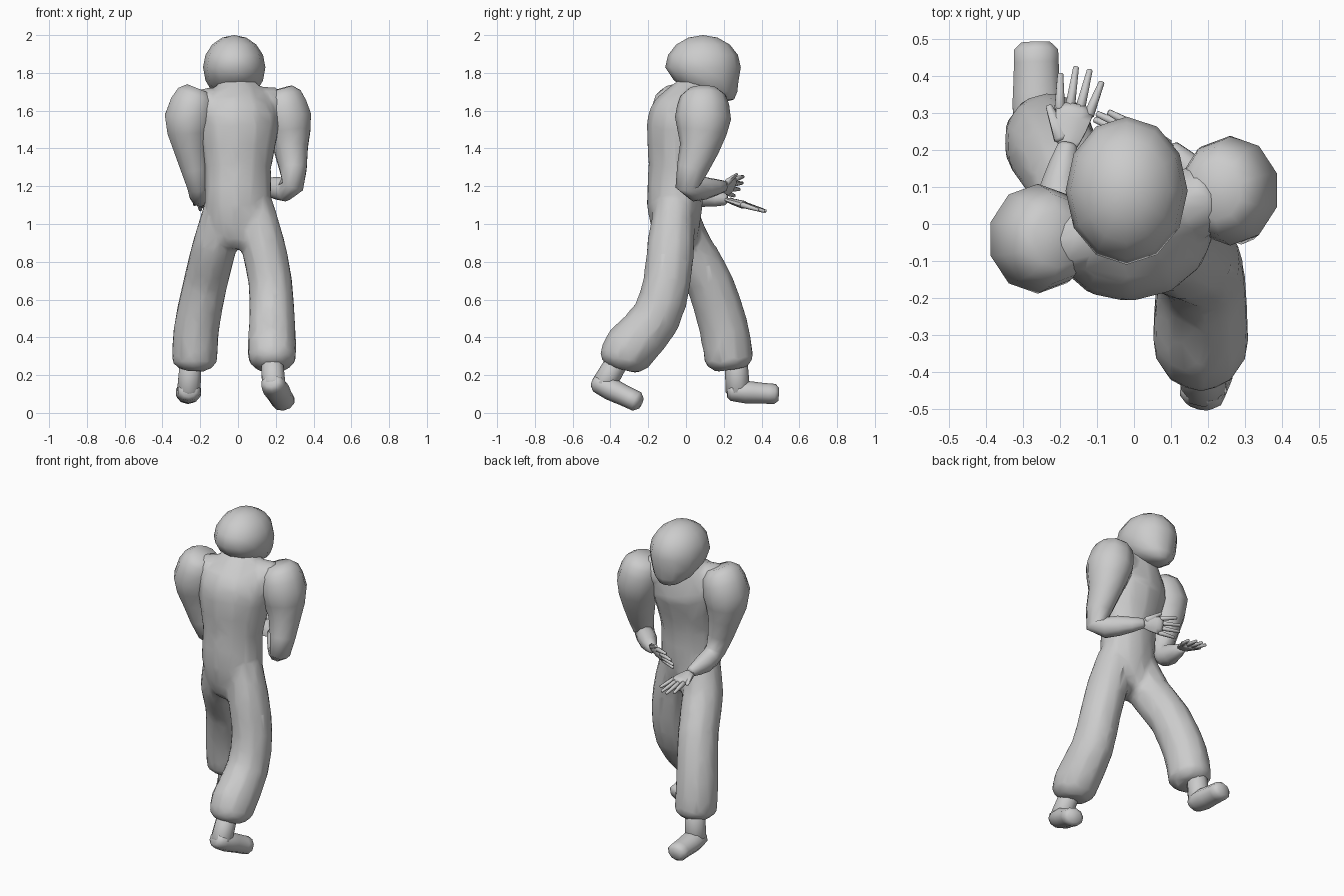
import bpy
import bmesh
import math
from mathutils import Vector

default_cube = bpy.data.objects.get("Cube")
if default_cube:
    bpy.data.objects.remove(default_cube, do_unlink=True)


def finish(name, bm):
    """Turn the bmesh into a smooth shaded object."""
    bmesh.ops.recalc_face_normals(bm, faces=bm.faces[:])
    mesh = bpy.data.meshes.new(name)
    bm.to_mesh(mesh)
    bm.free()
    obj = bpy.data.objects.new(name, mesh)
    bpy.context.collection.objects.link(obj)
    bpy.ops.object.select_all(action="DESELECT")
    obj.select_set(True)
    bpy.context.view_layer.objects.active = obj
    bpy.ops.object.shade_smooth_by_angle(angle=math.radians(65))
    return obj


def add_midpoints(values):
    """Insert a smoothly curved midpoint between neighbouring values."""
    result = []
    last = len(values) - 1
    for i in range(last):
        start, end = values[i], values[i + 1]
        bulge = start + end - values[max(i - 1, 0)] - values[min(i + 2, last)]
        result += [start, (start + end) / 2 + bulge / 16]
    return result + [values[last]]


def skin(bm, points, girths, depth=1, reference=(1, 0, 0), sides=10):
    """Skin a tube of varying girth along a path and round both its ends."""
    centres = add_midpoints([Vector(point) for point in points])
    radii = add_midpoints(list(girths))
    last = len(centres) - 1
    tangents = [(centres[min(i + 1, last)] - centres[max(i - 1, 0)]).normalized()
                for i in range(last + 1)]
    sections = list(zip(centres, tangents, radii))

    def rounded_end(section, direction):
        centre, tangent, radius = section
        return centre + tangent * radius * direction / 3, tangent, radius * .65

    sections.insert(0, rounded_end(sections[0], -1))
    sections.append(rounded_end(sections[-1], 1))

    loops = []
    for centre, tangent, radius in sections:
        axis = Vector(reference)
        across = (axis - tangent * axis.dot(tangent)).normalized()
        through = tangent.cross(across) * depth
        angles = [math.tau * (k + .5) / sides for k in range(sides)]
        loops.append([
            bm.verts.new(centre + radius * (across * math.cos(a) + through * math.sin(a)))
            for a in angles
        ])
    for lower, upper in zip(loops, loops[1:]):
        for k in range(sides):
            n = (k + 1) % sides
            bm.faces.new((lower[k], lower[n], upper[n], upper[k]))
    bm.faces.new(loops[0])
    bm.faces.new(loops[-1])


def limb(name, points, girths, **options):
    bm = bmesh.new()
    skin(bm, points, girths, **options)
    finish(name, bm)


def head(centre, size):
    """Egg shape whose lower half narrows and slides forward to the chin."""
    bm = bmesh.new()
    bmesh.ops.create_uvsphere(bm, u_segments=12, v_segments=8, radius=1)
    for vert in bm.verts:
        drop = max(-vert.co.z, 0)
        vert.co.y = vert.co.y * (1 - drop / 5) + drop * drop * .6
        vert.co.z -= drop / 12
        vert.co = [c + s * v for c, s, v in zip(centre, size, vert.co)]
    finish("head", bm)


def hand(side, wrist, forward, sideways):
    """Flat palm with four fingers and a thumb on the sideways edge."""
    wrist = Vector(wrist)
    forward = Vector(forward).normalized()
    sideways = Vector(sideways)
    sideways = (sideways - forward * sideways.dot(forward)).normalized()

    def at(along, out):
        return wrist + forward * along + sideways * out

    limb(side + "_palm", [at(0, 0), at(.05, 0), at(.1, 0)], (.028, .045, .055),
         depth=.4, reference=sideways, sides=8)
    for i in range(4):
        out = (i - 1.5) * .027
        reach = .235 - abs(out)
        limb(f"{side}_finger_{i + 1}", [at(.1, out), at(reach, out * 1.4)],
             (.016, .009), reference=sideways, sides=6)
    limb(side + "_thumb", [at(.02, .02), at(.1, .07)], (.024, .01),
         depth=.7, reference=sideways, sides=6)


def shoe(side, ankle, heel, toe):
    """Shoe from heel to toe, with an ankle dropping into it."""
    ankle, heel, toe = Vector(ankle), Vector(heel), Vector(toe)
    limb(side + "_shoe", [heel.lerp(toe, i / 3) for i in range(4)],
         (.06, .07, .065, .063), depth=.85)
    limb(side + "_ankle", [ankle, heel.lerp(toe, .15)], (.06, .065))


# Bowed head
head(centre=(-.02, .09, 1.83), size=(.165, .2, .17))

# Suit: torso, shoulder yoke and baggy trouser legs fused into one skin
suit = bmesh.new()
skin(suit,
     [(0, -.05, .92), (0, -.06, 1.1), (0, -.05, 1.3), (0, -.03, 1.5), (0, 0, 1.6), (0, .06, 1.75)],
     (.14, .18, .18, .22, .21, .1), depth=.82, reference=(1, .25, 0), sides=12)
skin(suit, [(-.2, -.05, 1.62), (.2, .07, 1.63)], (.1, .1), reference=(0, 1, 0))
skin(suit, [(-.08, -.05, 1.1), (-.12, 0, .9), (-.17, .12, .7), (-.22, .2, .45), (-.23, .23, .27)],
     (.1, .12, .12, .125, .125), depth=1.06)
skin(suit, [(.09, -.06, 1.1), (.13, -.08, .9), (.17, -.1, .7), (.18, -.16, .5), (.18, -.3, .34), (.18, -.33, .27)],
     (.1, .12, .12, .125, .135, .125), depth=1.06)
suit_object = finish("suit", suit)
fuse = suit_object.modifiers.new("Fuse", "REMESH")
fuse.mode = "VOXEL"
fuse.voxel_size = .02
fuse.use_smooth_shade = True
soften = suit_object.modifiers.new("Soften", "SMOOTH")
soften.factor = .5
soften.iterations = 4
simplify = suit_object.modifiers.new("Simplify", "DECIMATE")
simplify.ratio = .12

# Shoes
shoe("right", ankle=(-.25, .265, .28), heel=(-.26, .24, .115), toe=(-.265, .47, .1))
shoe("left", ankle=(.18, -.36, .28), heel=(.18, -.47, .16), toe=(.24, -.26, .06))

# Puffed sleeves narrowing to bent forearms
arm_girths = (.11, .135, .095, .06, .055, .028)
right_wrist = (-.18, .21, 1.13)
left_wrist = (.1, .2, 1.2)
limb("right_arm",
     [(-.22, -.04, 1.68), (-.26, -.04, 1.56), (-.25, -.03, 1.4), (-.21, 0, 1.2), (-.2, .1, 1.15), right_wrist],
     arm_girths, depth=1.1)
limb("left_arm",
     [(.23, .09, 1.68), (.26, .09, 1.56), (.28, .07, 1.4), (.29, .01, 1.2), (.2, .1, 1.19), left_wrist],
     arm_girths, depth=1.1)
hand("right", right_wrist, forward=(.2, 1, -.3), sideways=(-1, .2, 0))
hand("left", left_wrist, forward=(-.9, .4, 0), sideways=(.2, .4, .9))
